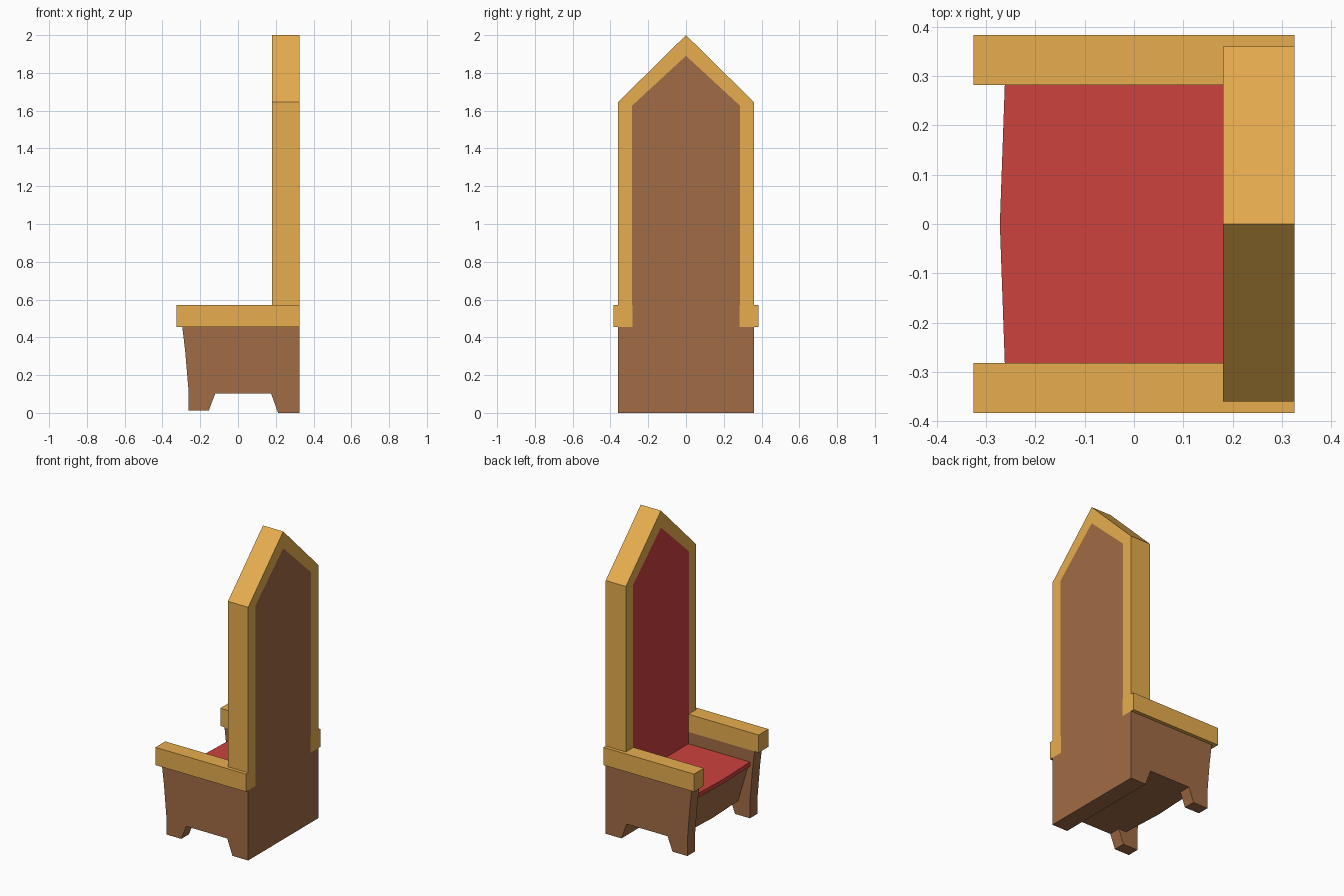
import bpy, bmesh

if "Cube" in bpy.data.objects:
    bpy.data.objects.remove(bpy.data.objects["Cube"])


def material(name, rgb):
    m = bpy.data.materials.new(name)
    m.diffuse_color = (*rgb, 1)
    m.use_nodes = True
    m.node_tree.nodes["Principled BSDF"].inputs["Base Color"].default_value = m.diffuse_color
    return m


GOLD = material("gold", (0.80, 0.42, 0.078))
WOOD = material("wood", (0.352, 0.150, 0.060))
RED = material("red_cloth", (0.604, 0.054, 0.048))


def loft(name, sections, mat):
    """Closed solid through a row of matching polygon sections."""
    bm = bmesh.new()
    rings = [[bm.verts.new(p) for p in s] for s in sections]
    n = len(rings[0])
    bm.faces.new(rings[0])
    bm.faces.new(rings[-1])
    for a, b in zip(rings, rings[1:]):
        for i in range(n):
            j = (i + 1) % n
            bm.faces.new((a[i], a[j], b[j], b[i]))
    bmesh.ops.recalc_face_normals(bm, faces=bm.faces)
    me = bpy.data.meshes.new(name)
    bm.to_mesh(me)
    bm.free()
    me.materials.append(mat)
    ob = bpy.data.objects.new(name, me)
    bpy.context.collection.objects.link(ob)
    return ob


def along_x(name, yz, x0, x1, mat):
    return loft(name, [[(x, y, z) for y, z in yz] for x in (x0, x1)], mat)


def along_y(name, xz, y0, y1, mat):
    return loft(name, [[(x, y, z) for x, z in xz] for y in (y0, y1)], mat)


W = 0.282              # half width between the side walls
BACK, FRONT = 0.325, 0.18   # depth range of the backrest

# Side walls with feet, and armrests on top
side = [(-0.295, 0.455), (-0.28, 0.33), (-0.262, 0.12), (-0.262, 0.012),
        (-0.155, 0.012), (-0.12, 0.103), (0.175, 0.103), (0.212, 0),
        (BACK, 0), (BACK, 0.455)]
arm = [(-0.325, 0.455), (BACK, 0.455), (BACK, 0.57), (-0.325, 0.57)]
for s, label in ((-1, "right"), (1, "left")):
    along_y(f"side_wall_{label}", side, s * W, s * 0.36, WOOD)
    along_y(f"armrest_{label}", arm, s * W, s * 0.383, GOLD)

# Seat box with sloped, slightly bowed front
sections = []
for y, bow in ((-W, 0), (0, 0.014), (W, 0)):
    xz = [(-0.25 - bow, 0.35), (-0.177 - bow, 0.103), (0.175, 0.103),
          (0.212, 0), (BACK, 0), (BACK, 0.455), (0.2, 0.455), (0.2, 0.35)]
    sections.append([(x, y, z) for x, z in xz])
loft("seat_box", sections, WOOD)

# Seat cushion
plan = [(0.2, -W), (0.2, W), (-0.262, W), (-0.272, 0), (-0.262, -W)]
loft("seat_cushion", [[(x, y, z) for x, y in plan] for z in (0.35, 0.378)], RED)

# Pointed backrest frame
outer = [(-0.36, 0.57), (-0.36, 1.645), (0, 2.0), (0.36, 1.645), (0.36, 0.57)]
inner = [(0.287, 0.57), (0.287, 1.625), (0, 1.89), (-0.287, 1.625), (-0.287, 0.57)]
along_x("back_frame", outer + inner, FRONT, BACK, GOLD)

# Backrest panel: cloth in front, wood behind
for name, x0, x1, z, mat in (("back_cloth", FRONT, 0.2, 0.365, RED),
                             ("back_panel", 0.2, BACK, 0.455, WOOD)):
    along_x(name, [(W, z), (W, 0.57), *inner[:5], (-W, 0.57), (-W, z)],
            x0, x1, mat)
